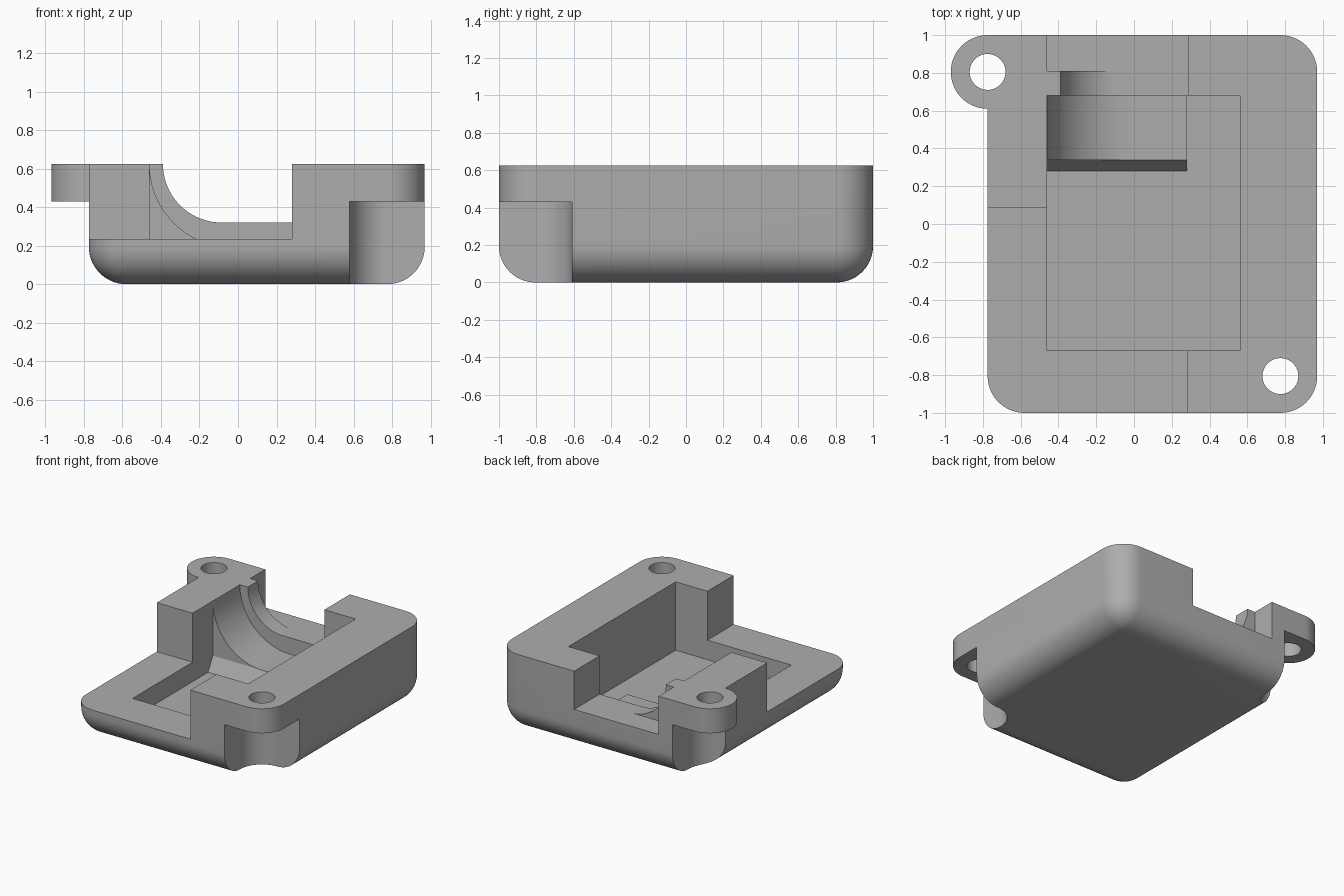
import bpy, bmesh, math
from mathutils import Vector

cube = bpy.data.objects.get("Cube")
if cube:
    bpy.data.objects.remove(cube, do_unlink=True)

H = 0.625            # overall height
R = 0.195            # corner radius, also the lug radius
EAR_X, EAR_Y = 0.775, 0.805
EAR_Z = 0.43         # underside of the lugs

grey = bpy.data.materials.new("plain grey")
grey.use_nodes = True
color = (0.42, 0.42, 0.42, 1)
grey.diffuse_color = color
grey.node_tree.nodes["Principled BSDF"].inputs["Base Color"].default_value = color


def finish(name, bm):
    bmesh.ops.recalc_face_normals(bm, faces=bm.faces)
    mesh = bpy.data.meshes.new(name)
    bm.to_mesh(mesh)
    bm.free()
    mesh.materials.append(grey)
    obj = bpy.data.objects.new(name, mesh)
    bpy.context.collection.objects.link(obj)
    return obj


def prism(name, outline, axis, low, high):
    """Extrude a 2D outline along x, y or z."""
    place = {"x": lambda a, b: (low, a, b),
             "y": lambda a, b: (a, low, b),
             "z": lambda a, b: (a, b, low)}[axis]
    bm = bmesh.new()
    face = bm.faces.new([bm.verts.new(place(a, b)) for a, b in outline])
    ext = bmesh.ops.extrude_face_region(bm, geom=[face])
    moved = [v for v in ext["geom"] if isinstance(v, bmesh.types.BMVert)]
    step = Vector([high - low if axis == k else 0 for k in "xyz"])
    bmesh.ops.translate(bm, verts=moved, vec=step)
    return finish(name, bm)


def box(name, x0, x1, y0, y1, z0, z1):
    return prism(name, [(x0, y0), (x1, y0), (x1, y1), (x0, y1)], "z", z0, z1)


def arc(cx, cy, r, start, end, n=24):
    return [(cx + r * math.cos(math.radians(start + (end - start) * i / n)),
             cy + r * math.sin(math.radians(start + (end - start) * i / n)))
            for i in range(n + 1)]


def boolean(target, tool, operation="DIFFERENCE"):
    mod = target.modifiers.new(tool.name, "BOOLEAN")
    mod.operation, mod.solver, mod.object = operation, "EXACT", tool
    bpy.context.view_layer.update()
    deps = bpy.context.evaluated_depsgraph_get()
    mesh = bpy.data.meshes.new_from_object(target.evaluated_get(deps))
    target.modifiers.clear()
    target.data = mesh
    bpy.data.objects.remove(tool, do_unlink=True)


# Housing block: all edges rounded except those of the top face
bm = bmesh.new()
bmesh.ops.create_cube(bm, size=1)
for v in bm.verts:
    v.co.x = 0.97 if v.co.x > 0 else -EAR_X
    v.co.y *= 2
    v.co.z = H if v.co.z > 0 else 0
rounded = [e for e in bm.edges if min(v.co.z for v in e.verts) == 0]
bmesh.ops.bevel(bm, geom=rounded, offset=R, segments=14, profile=0.5, affect="EDGES")
housing = finish("housing", bm)

# Inner pocket and the lowered walls
boolean(housing, box("pocket_cutter", -0.46, 0.56, -0.67, 0.68, 0.08, 1))
boolean(housing, box("front_cutter", -2, 0.28, -2, 0.085, 0.235, 1))
boolean(housing, box("back_cutter", -0.46, 0.285, 0.6, 2, 0.32, 1))

# Screw reliefs under two opposite corners
for s in (1, -1):
    path = arc(EAR_X, -EAR_Y, R, 180, 90) + [(2, R - EAR_Y), (2, -2), (EAR_X - R, -2)]
    boolean(housing, prism("relief_cutter", [(s * x, s * y) for x, y in path], "z", -1, EAR_Z))

# Overhanging lug at the back corner
lug = arc(-EAR_X, EAR_Y, R, 90, 270, 32) + [(-0.55, EAR_Y - R), (-0.55, EAR_Y + R)]
boolean(housing, prism("lug", lug, "z", EAR_Z, H), "UNION")

# Screw holes
for s in (1, -1):
    hole = arc(s * EAR_X, -s * EAR_Y, 0.095, 0, 360, 40)[:-1]
    boolean(housing, prism("hole_cutter", hole, "z", 0.3, 1))

# Curved cradle on the pocket floor, with a sloping front edge
curve = arc(-0.025, H, 0.435, 180, 270)
cradle = prism("cradle", curve + [(0.28, 0.19), (0.28, 0.07), (-0.46, 0.07)], "y", 0.34, 0.68)
ramp = prism("cradle_ramp", [(0.28, 0.08), (0.34, 0.19), (0.34, 0.08)], "x", -0.46, 0.28)

# Smaller curved lip in the back opening
curve = arc(-0.085, H, 0.305, 180, 270)
lip = prism("back_lip", [(-0.46, H)] + curve + [(-0.46, 0.32)], "y", 0.68, 0.81)

bpy.ops.object.select_all(action="DESELECT")
for obj in (housing, cradle, ramp, lip):
    obj.select_set(True)
    bpy.context.view_layer.objects.active = obj
bpy.ops.object.shade_smooth_by_angle(angle=math.radians(30))
